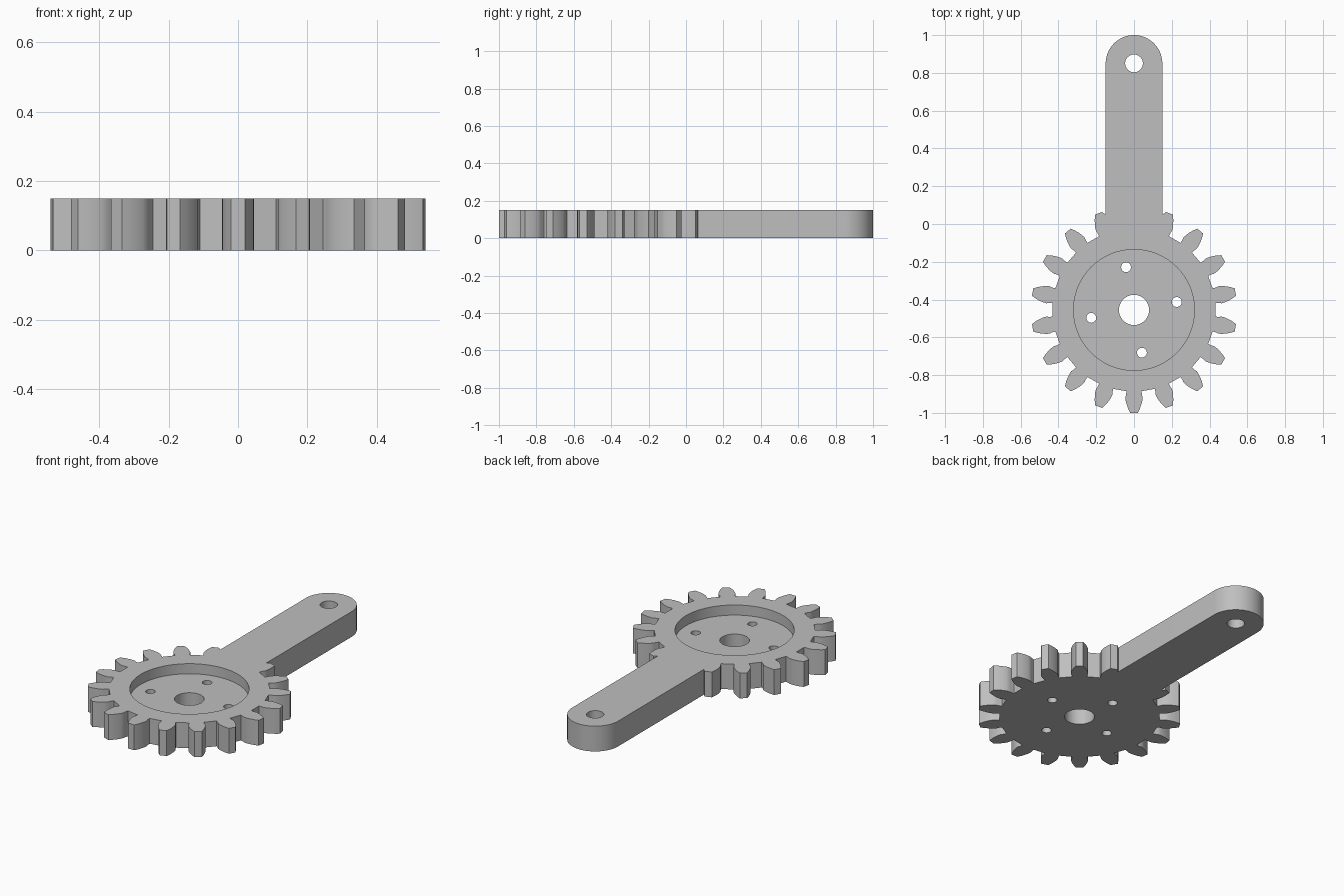
import bpy, bmesh
from math import cos, sin, pi, atan2, radians

if "Cube" in bpy.data.objects:
    bpy.data.objects.remove(bpy.data.objects["Cube"], do_unlink=True)

THICK = 0.15
GEAR_Y = -0.455
PIVOT_Y = 0.85
TEETH = 18

grey = bpy.data.materials.new("plain grey")
grey.use_nodes = True
colour = (0.52, 0.52, 0.52, 1)
grey.diffuse_color = colour
grey.node_tree.nodes["Principled BSDF"].inputs["Base Color"].default_value = colour


def prism(name, outline, z0, z1):
    """Extrude a counter-clockwise outline from z0 to z1."""
    bm = bmesh.new()
    base = bm.faces.new([bm.verts.new((x, y, z0)) for x, y in outline])
    top = bmesh.ops.extrude_face_region(bm, geom=[base])["geom"]
    verts = [v for v in top if isinstance(v, bmesh.types.BMVert)]
    bmesh.ops.translate(bm, verts=verts, vec=(0, 0, z1 - z0))
    bmesh.ops.recalc_face_normals(bm, faces=bm.faces)
    mesh = bpy.data.meshes.new(name)
    bm.to_mesh(mesh)
    bm.free()
    mesh.materials.append(grey)
    obj = bpy.data.objects.new(name, mesh)
    bpy.context.collection.objects.link(obj)
    return obj


def arc(x, y, r, start=0, end=2 * pi, steps=48):
    return [(x + r * cos(start + (end - start) * i / steps),
             y + r * sin(start + (end - start) * i / steps)) for i in range(steps)]


def combine(target, other, operation):
    """Apply a boolean to the target and discard the other object."""
    mod = target.modifiers.new(operation.lower(), "BOOLEAN")
    mod.operation = operation
    mod.solver = "EXACT"
    mod.object = other
    bpy.context.view_layer.objects.active = target
    bpy.ops.object.modifier_apply(modifier=mod.name)
    bpy.data.objects.remove(other, do_unlink=True)


# Gear outline: each tooth flank is (radius, half width), mirrored about its axis
flank = [(0.43, 0.040), (0.45, 0.042), (0.462, 0.046), (0.48, 0.044),
         (0.50, 0.039), (0.523, 0.031), (0.545, 0.020)]
tooth = [(r, -w) for r, w in flank] + [(r, w) for r, w in reversed(flank)]
gear_outline = []
for i in range(TEETH):
    a = -pi / 2 + i * 2 * pi / TEETH
    gear_outline += [(r * cos(a) - w * sin(a), GEAR_Y + r * sin(a) + w * cos(a))
                     for r, w in tooth]
lever = prism("gear_lever", gear_outline, 0, THICK)

# Straight arm with a rounded end
arm_outline = [(-0.15, GEAR_Y + 0.36), (0.15, GEAR_Y + 0.36)]
arm_outline += arc(0, PIVOT_Y, 0.15, 0, pi, 32) + [(-0.15, PIVOT_Y)]
combine(lever, prism("arm", arm_outline, 0, THICK), "UNION")

# Round recess in the top of the gear
combine(lever, prism("recess", arc(0, GEAR_Y, 0.32, steps=72), 0.09, 0.3), "DIFFERENCE")

# Shaft hole, pivot hole and four bolt holes
holes = [(0, GEAR_Y, 0.08), (0, PIVOT_Y, 0.047)]
for i in range(4):
    a = radians(10.5) + i * pi / 2
    holes.append((0.23 * cos(a), GEAR_Y + 0.23 * sin(a), 0.026))
for x, y, r in holes:
    combine(lever, prism("hole", arc(x, y, r, steps=32), -0.1, 0.3), "DIFFERENCE")

# Smooth curved walls, keep edges crisp
bpy.ops.object.select_all(action="DESELECT")
lever.select_set(True)
bpy.context.view_layer.objects.active = lever
bpy.ops.object.shade_smooth_by_angle(angle=radians(25))
